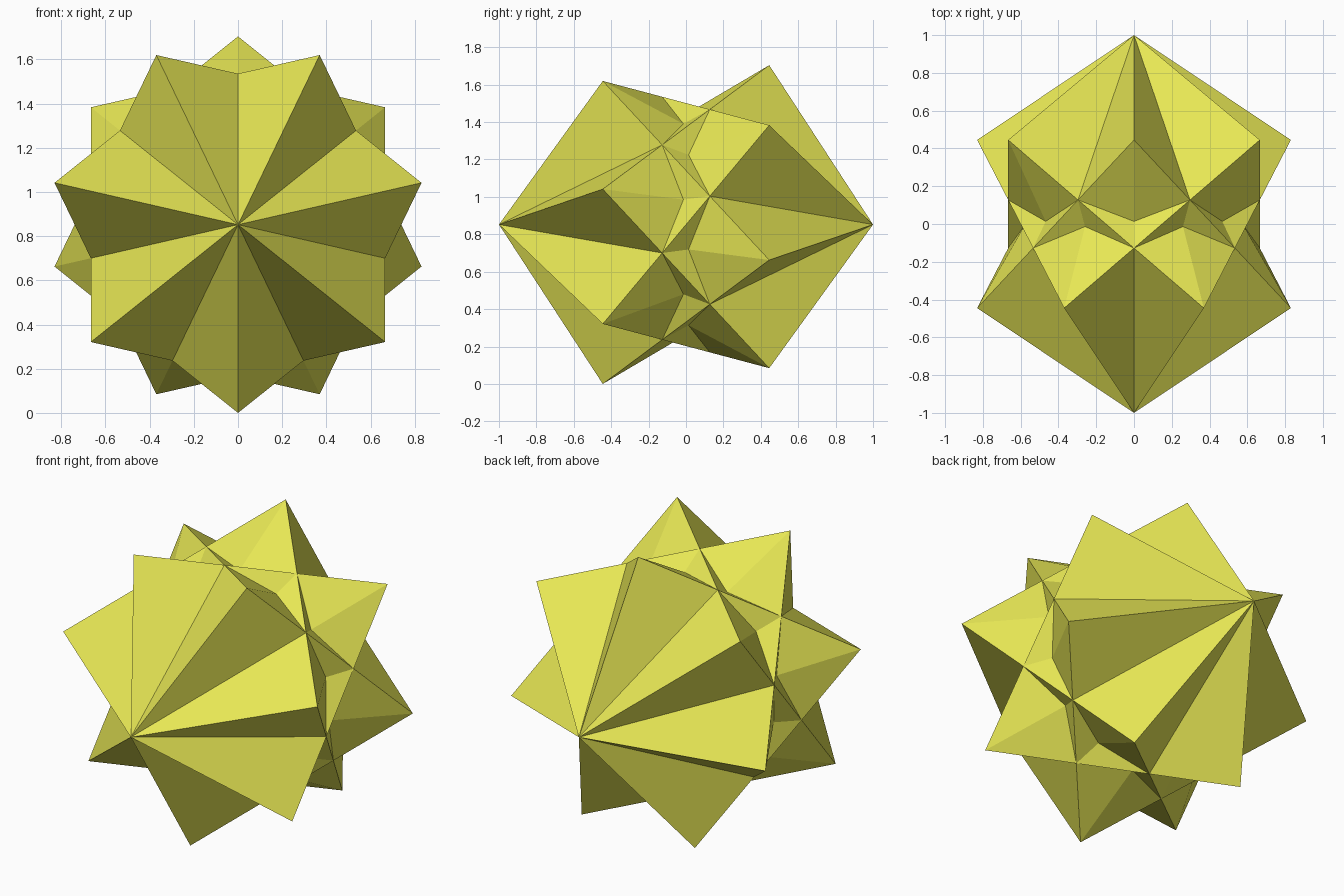
import bpy, math

if "Cube" in bpy.data.objects:
    bpy.data.objects.remove(bpy.data.objects["Cube"])

R = 0.852      # radius of both seven-point rings
D = 0.445      # distance of the rings from the middle plane
N = 14         # zigzag corners, alternating front and back

# Zigzag ring: even corners sit on the front ring, odd corners on the back ring
verts = []
for k in range(N):
    a = -math.pi / 2 + k * 2 * math.pi / N
    verts.append((R * math.cos(a), -D if k % 2 == 0 else D, R + R * math.sin(a)))
verts += [(0, -1, R), (0, 1, R)]
FRONT, BACK = N, N + 1

# Star double pyramid: every third corner is joined and closed to both poles
faces = []
for k in range(N):
    n = (k + 3) % N
    faces += [(k, n, FRONT), (n, k, BACK)]

mesh = bpy.data.meshes.new("star_solid")
mesh.from_pydata(verts, [], faces)
star = bpy.data.objects.new("star_solid", mesh)
bpy.context.collection.objects.link(star)

# Yellow material
mat = bpy.data.materials.new("yellow")
mat.diffuse_color = (0.8, 0.8, 0.09, 1)
mat.use_nodes = True
mat.node_tree.nodes["Principled BSDF"].inputs["Base Color"].default_value = mat.diffuse_color
mesh.materials.append(mat)

# Small core inside, used to merge the crossing faces into one outer shell
bpy.ops.mesh.primitive_cube_add(size=0.04, location=(0, 0, R))
core = bpy.context.object
core.name = "inner_core"
core.hide_render = True
core.hide_set(True)
core.data.materials.append(mat)
mod = star.modifiers.new("merge", 'BOOLEAN')
mod.operation = 'UNION'
mod.solver = 'EXACT'
mod.use_self = True
mod.object = core
